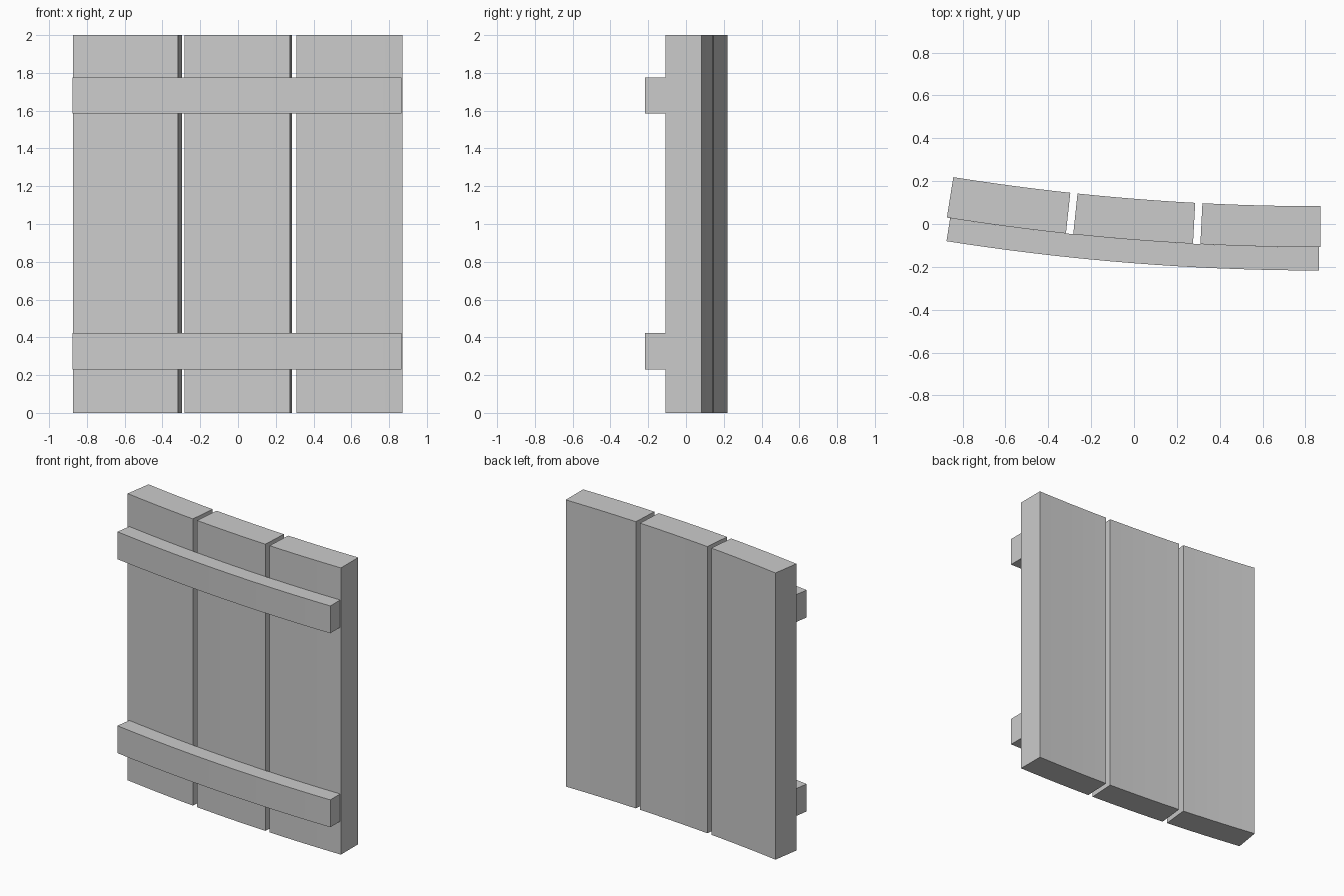
import bpy, bmesh, math

if "Cube" in bpy.data.objects:
    bpy.data.objects.remove(bpy.data.objects["Cube"])

CX = 0.87             # x of the bend centre
R = 11.08             # radius of the plank front surface
CY = -0.108 + R       # y of the bend centre

grey = bpy.data.materials.new("light grey wood")
grey.diffuse_color = (0.6, 0.6, 0.6, 1)
grey.use_nodes = True
grey.node_tree.nodes["Principled BSDF"].inputs["Base Color"].default_value = grey.diffuse_color


def curved_block(name, a0, a1, r_in, r_out, z0, z1, segments):
    """Block bent around the vertical axis through (CX, CY)."""
    bm = bmesh.new()
    rings = []
    for i in range(segments + 1):
        a = a0 + (a1 - a0) * i / segments
        rings.append([bm.verts.new((CX - r * math.sin(a), CY - r * math.cos(a), z))
                      for r, z in ((r_in, z0), (r_out, z0), (r_out, z1), (r_in, z1))])
    for p, q in zip(rings, rings[1:]):
        for k in range(4):
            n = (k + 1) % 4
            bm.faces.new((p[k], p[n], q[n], q[k]))
    bm.faces.new(rings[0])
    bm.faces.new(rings[-1])
    bmesh.ops.recalc_face_normals(bm, faces=bm.faces)
    mesh = bpy.data.meshes.new(name)
    bm.to_mesh(mesh)
    bm.free()
    mesh.materials.append(grey)
    obj = bpy.data.objects.new(name, mesh)
    bpy.context.collection.objects.link(obj)


# Three upright planks with narrow gaps
WIDTH, GAP = 0.0506, 0.0031
for i in range(3):
    start = i * (WIDTH + GAP)
    curved_block(f"plank_{i + 1}", start, start + WIDTH, R - 0.191, R, 0, 2, 6)

# Two cross battens on the front
for name, z in (("lower_batten", 0.231), ("upper_batten", 1.584)):
    curved_block(name, 0.0005, 0.1566, R, R + 0.109, z, z + 0.191, 18)
